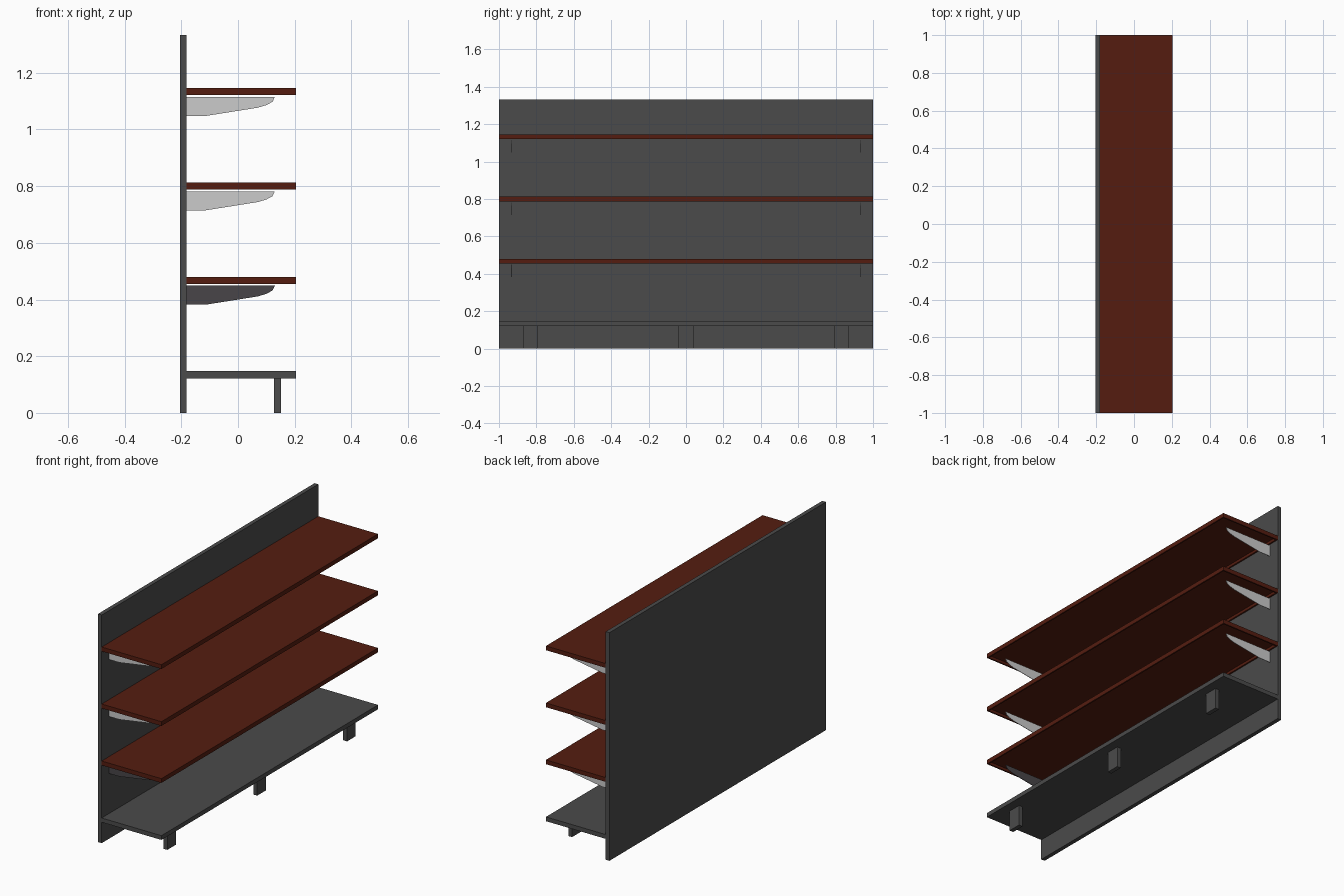
import bpy, bmesh

if "Cube" in bpy.data.objects:
    bpy.data.objects.remove(bpy.data.objects["Cube"])


def make_mat(name, rgb):
    m = bpy.data.materials.new(name)
    m.diffuse_color = (*rgb, 1.0)
    m.use_nodes = True
    m.node_tree.nodes["Principled BSDF"].inputs["Base Color"].default_value = m.diffuse_color
    return m


DARK = make_mat("dark_grey", (0.07, 0.07, 0.07))
CHARCOAL = make_mat("charcoal", (0.065, 0.06, 0.065))
BROWN = make_mat("red_brown", (0.09, 0.012, 0.005))


def finish(bm, name, mat):
    bmesh.ops.recalc_face_normals(bm, faces=bm.faces)
    me = bpy.data.meshes.new(name)
    bm.to_mesh(me)
    bm.free()
    ob = bpy.data.objects.new(name, me)
    bpy.context.collection.objects.link(ob)
    if mat:
        me.materials.append(mat)
    return ob


def box(name, x, y, z, mat, recess=0.0):
    bm = bmesh.new()
    bmesh.ops.create_cube(bm, size=1)
    for v in bm.verts:
        for i, (a, b) in enumerate((x, y, z)):
            v.co[i] = b if v.co[i] > 0 else a
    if recess:
        # hollow underside, leaving a thin folded rim
        bm.normal_update()
        low = min(bm.faces, key=lambda f: f.calc_center_median().z)
        bmesh.ops.inset_region(bm, faces=[low], thickness=0.012)
        inner = bmesh.ops.extrude_face_region(bm, geom=[low])["geom"]
        bmesh.ops.translate(bm, vec=(0, 0, recess),
                            verts=[g for g in inner if isinstance(g, bmesh.types.BMVert)])
        if low.is_valid:
            bmesh.ops.delete(bm, geom=[low], context='FACES_ONLY')
    return finish(bm, name, mat)


# bracket outline in x and height relative to the shelf underside
PROFILE = [(-0.181, -0.006), (-0.181, -0.073), (-0.113, -0.073), (0.007, -0.054),
           (0.07, -0.044), (0.1, -0.035), (0.122, -0.023), (0.13, -0.006)]


def bracket(name, y, z, mat):
    bm = bmesh.new()
    t = 0.003
    face = bm.faces.new([bm.verts.new((px, y - t / 2, z + pz)) for px, pz in PROFILE])
    ext = bmesh.ops.extrude_face_region(bm, geom=[face])["geom"]
    bmesh.ops.translate(bm, vec=(0, t, 0),
                        verts=[g for g in ext if isinstance(g, bmesh.types.BMVert)])
    return finish(bm, name, mat)


# back panel and base deck
box("back_panel", (-0.205, -0.181), (-1, 1), (0, 1.333), DARK)
box("base_deck", (-0.181, 0.205), (-1, 1), (0.122, 0.147), DARK)

# front feet
for i, y in enumerate((-0.83, 0, 0.83)):
    box(f"front_foot_{i + 1}", (0.127, 0.152), (y - 0.04, y + 0.04), (0, 0.122), DARK)

# shelves with a bracket near each end
for i in range(3):
    z = 0.455 + i * 0.333
    box(f"shelf_{i + 1}", (-0.181, 0.205), (-1, 1), (z, z + 0.025), BROWN, recess=0.016)
    for side, y in (("left", -0.932), ("right", 0.932)):
        dark = i == 0 and side == "left"
        bracket(f"bracket_{side}_{i + 1}", y, z, CHARCOAL if dark else None)
